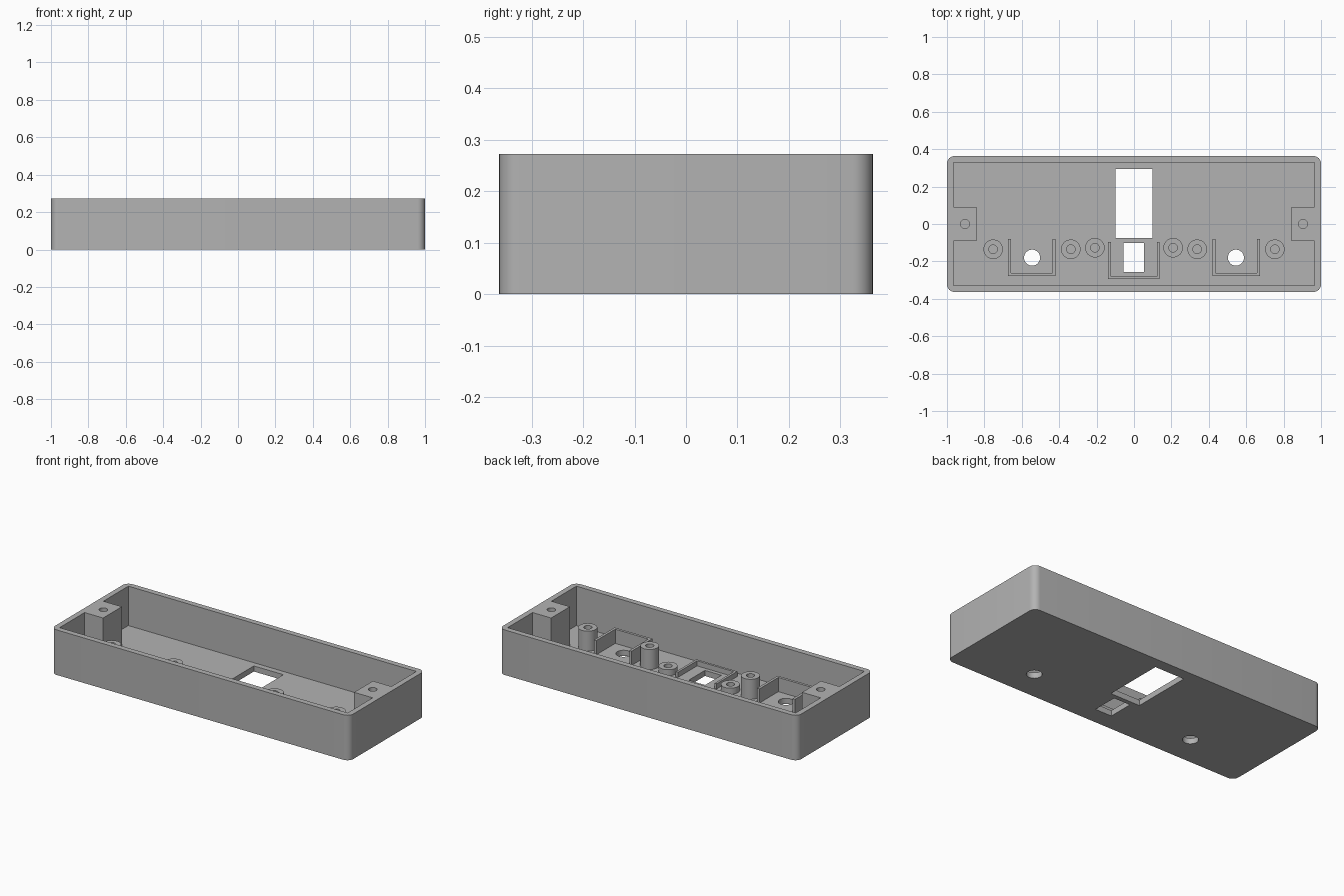
import bpy, bmesh, math
from mathutils import Vector

if "Cube" in bpy.data.objects:
    bpy.data.objects.remove(bpy.data.objects["Cube"], do_unlink=True)

HX, HY, H = 1.0, 0.363, 0.273      # outer half sizes and height
WALL, FLOOR = 0.034, 0.034
IX, IY = HX - WALL, HY - WALL      # cavity half sizes

grey = bpy.data.materials.new("plain grey")
grey.use_nodes = True
colour = (0.45, 0.45, 0.45, 1)
grey.diffuse_color = colour
grey.node_tree.nodes["Principled BSDF"].inputs["Base Color"].default_value = colour


def circle(x, y, r, n=32):
    return [(x + r * math.cos(math.tau * i / n), y + r * math.sin(math.tau * i / n)) for i in range(n)]


def rect(x0, x1, y0, y1):
    return [(x0, y0), (x1, y0), (x1, y1), (x0, y1)]


def rounded_rect(hx, hy, r, n=8):
    pts = []
    for k, (sx, sy) in enumerate([(1, 1), (-1, 1), (-1, -1), (1, -1)]):
        for i in range(n + 1):
            a = math.pi / 2 * (k + i / n)
            pts.append((sx * (hx - r) + r * math.cos(a), sy * (hy - r) + r * math.sin(a)))
    return pts


def prism(name, outline, z0, z1):
    """Extrude a flat outline from z0 to z1."""
    bm = bmesh.new()
    face = bm.faces.new([bm.verts.new((x, y, z0)) for x, y in outline])
    top = bmesh.ops.extrude_face_region(bm, geom=[face])["geom"]
    verts = [v for v in top if isinstance(v, bmesh.types.BMVert)]
    bmesh.ops.translate(bm, verts=verts, vec=Vector((0, 0, z1 - z0)))
    bmesh.ops.recalc_face_normals(bm, faces=bm.faces)
    mesh = bpy.data.meshes.new(name)
    bm.to_mesh(mesh)
    bm.free()
    mesh.materials.append(grey)
    obj = bpy.data.objects.new(name, mesh)
    bpy.context.collection.objects.link(obj)
    return obj


def select(obj):
    bpy.ops.object.select_all(action="DESELECT")
    obj.select_set(True)
    bpy.context.view_layer.objects.active = obj


def cut(obj, outline, z0, z1):
    """Subtract a prism and discard the cutter."""
    cutter = prism("cutter", outline, z0, z1)
    cutter.hide_render = True
    mod = obj.modifiers.new("cut", "BOOLEAN")
    mod.operation, mod.solver, mod.object = "DIFFERENCE", "EXACT", cutter
    select(obj)
    bpy.ops.object.modifier_apply(modifier=mod.name)
    bpy.data.objects.remove(cutter, do_unlink=True)


def smooth(obj):
    select(obj)
    bpy.ops.object.shade_smooth_by_angle(angle=math.radians(30))


# Case: rounded block, hollowed around a screw block at each end
case = prism("case", rounded_rect(HX, HY, 0.04), 0, H)
BX, BY = 0.842, 0.09
cavity = [(-IX, -IY), (IX, -IY), (IX, -BY), (BX, -BY), (BX, BY), (IX, BY),
          (IX, IY), (-IX, IY), (-IX, BY), (-BX, BY), (-BX, -BY), (-IX, -BY)]
cut(case, cavity, FLOOR, H + 0.1)

# Openings through the floor
cut(case, rect(-0.1, 0.098, -0.075, 0.295), -0.1, 0.1)
cut(case, rect(-0.057, 0.053, -0.257, -0.102), -0.1, 0.1)
for side in (-1, 1):
    cut(case, circle(side * 0.545, -0.18, 0.043), -0.1, 0.1)
    # Blind screw hole in the end block
    cut(case, circle(side * 0.903, 0, 0.024), 0.1, H + 0.1)
smooth(case)


# Three-sided brackets, open towards the back
def bracket(name, cx, half, y0, y1, wall, top):
    a, b = cx - half, cx + half
    outline = [(a, y1), (a, y0), (b, y0), (b, y1), (b - wall, y1),
               (b - wall, y0 + wall), (a + wall, y0 + wall), (a + wall, y1)]
    prism(name, outline, FLOOR, top)


bracket("centre_bracket", -0.001, 0.137, -0.294, -0.096, 0.014, 0.065)

for label, side in (("right", -1), ("left", 1)):
    bracket(label + "_bracket", side * 0.547, 0.127, -0.278, -0.08, 0.016, 0.12)
    # Hollow screw posts
    for part, x, y, top in (("outer_post", 0.753, -0.135, 0.155),
                            ("inner_post", 0.338, -0.135, 0.155),
                            ("short_post", 0.209, -0.127, 0.07)):
        post = prism(label + "_" + part, circle(side * x, y, 0.052), FLOOR, top)
        cut(post, circle(side * x, y, 0.023), FLOOR - 0.1, top + 0.1)
        smooth(post)
